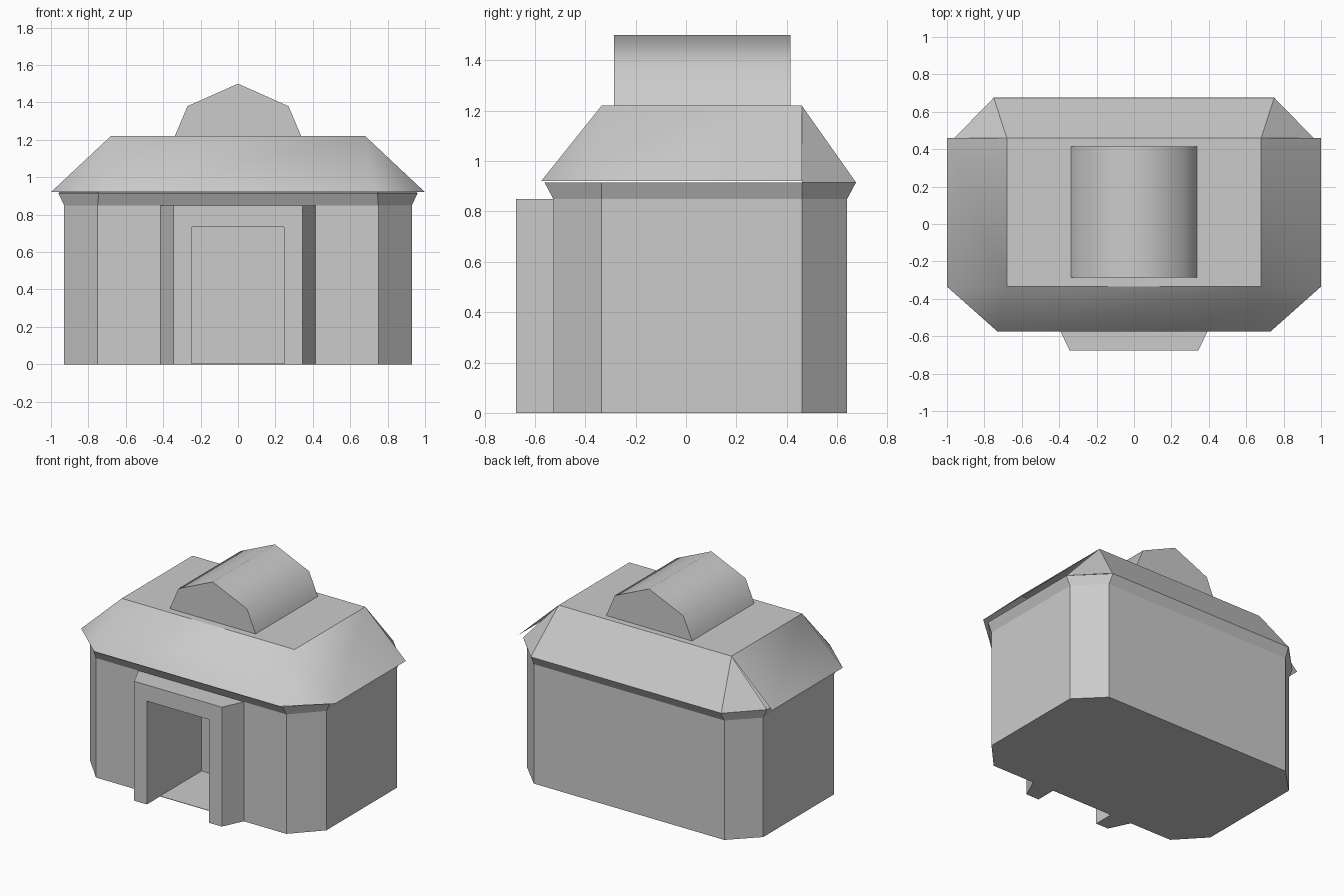
import bpy
import bmesh
import math

cube = bpy.data.objects.get("Cube")
if cube:
    bpy.data.objects.remove(cube, do_unlink=True)

grey = bpy.data.materials.new("plain_grey")
grey.use_nodes = True
grey.diffuse_color = (0.6, 0.6, 0.6, 1)
grey.node_tree.nodes["Principled BSDF"].inputs["Base Color"].default_value = (0.6, 0.6, 0.6, 1)

SIDE_FRONT, SIDE_BACK = -0.335, 0.46   # ends of the straight side walls
EAVE, TOP = 0.92, 1.22


def make(name, verts, faces, fix_normals=True):
    """Mesh object from points and faces."""
    mesh = bpy.data.meshes.new(name)
    mesh.from_pydata(verts, [], faces)
    bm = bmesh.new()
    bm.from_mesh(mesh)
    if fix_normals:
        bmesh.ops.recalc_face_normals(bm, faces=bm.faces[:])
    bm.to_mesh(mesh)
    bm.free()
    mesh.materials.append(grey)
    obj = bpy.data.objects.new(name, mesh)
    bpy.context.collection.objects.link(obj)
    return obj


def loft(name, rings):
    """Closed solid through rings of equal point count."""
    n = len(rings[0])
    verts = [p for ring in rings for p in ring]
    faces = [tuple(range(n)), tuple(range(len(verts) - n, len(verts)))]
    for r in range(len(rings) - 1):
        for i in range(n):
            j = (i + 1) % n
            faces.append((r * n + i, r * n + j, (r + 1) * n + j, (r + 1) * n + i))
    return make(name, verts, faces)


def octagon(side, corner, front, back, z):
    half = [(corner, front), (side, SIDE_FRONT), (side, SIDE_BACK), (corner, back)]
    return [(x, y, z) for x, y in half] + [(-x, y, z) for x, y in reversed(half)]


# Main walls with the doorway recess cut out
walls = loft("walls", [octagon(0.93, 0.75, -0.527, 0.64, 0),
                       octagon(0.93, 0.75, -0.527, 0.64, 0.85)])
recess = [(-0.245, 0.003), (0.245, 0.003), (0.245, 0.735), (-0.245, 0.735)]
cutter = loft("doorway_cutter", [[(x, y, z) for x, z in recess] for y in (-0.8, -0.06)])
cutter.hide_render = True
cutter.hide_viewport = True
cut = walls.modifiers.new("doorway", 'BOOLEAN')
cut.operation = 'DIFFERENCE'
cut.solver = 'EXACT'
cut.object = cutter

# Flared cornice under the eaves
loft("cornice", [octagon(0.93, 0.75, -0.527, 0.64, 0.85),
                 octagon(0.96, 0.745, -0.562, 0.675, 0.915)])

# Door surround: an arch profile whose outer sides widen towards the wall
def surround_ring(outer, y):
    half = [(outer, 0.85), (outer, 0), (0.245, 0), (0.245, 0.735)]
    return [(x, y, z) for x, z in half] + [(-x, y, z) for x, z in reversed(half)]


loft("door_surround", [surround_ring(0.345, -0.675), surround_ring(0.415, -0.527)])

# Flat roof deck
deck = [(-0.68, SIDE_FRONT, TOP), (0.68, SIDE_FRONT, TOP),
        (0.68, SIDE_BACK, TOP), (-0.68, SIDE_BACK, TOP)]
make("roof_deck", deck, [(0, 1, 2, 3)], False)

# Softly shaded front, corner and side slopes
slopes = deck + [(-0.73, -0.575, EAVE), (0.73, -0.575, EAVE),
                 (1, SIDE_FRONT, EAVE), (1, SIDE_BACK, EAVE),
                 (-1, SIDE_BACK, EAVE), (-1, SIDE_FRONT, EAVE)]
front = make("front_and_side_slopes", slopes,
             [(4, 5, 1, 0), (5, 6, 1), (6, 7, 2, 1), (9, 4, 0), (8, 9, 0, 3)], False)
front.data.polygons.foreach_set("use_smooth", [True] * 5)

# Crisp back slope and its corners
back = deck[2:] + [(0.96, SIDE_BACK, 0.915), (0.75, 0.675, 0.915),
                   (-0.75, 0.675, 0.915), (-0.96, SIDE_BACK, 0.915)]
make("back_slopes", back, [(0, 3, 4, 1), (0, 2, 3), (1, 4, 5)], False)

# Faceted vault on the deck
vault_profile = [(-0.338, TOP), (0.338, TOP), (0.27, 1.38), (0, 1.5), (-0.27, 1.38)]
vault = loft("roof_vault", [[(x, y, z) for x, z in vault_profile] for y in (-0.285, 0.415)])
bpy.ops.object.select_all(action='DESELECT')
bpy.context.view_layer.objects.active = vault
vault.select_set(True)
bpy.ops.object.shade_smooth_by_angle(angle=math.radians(60))
